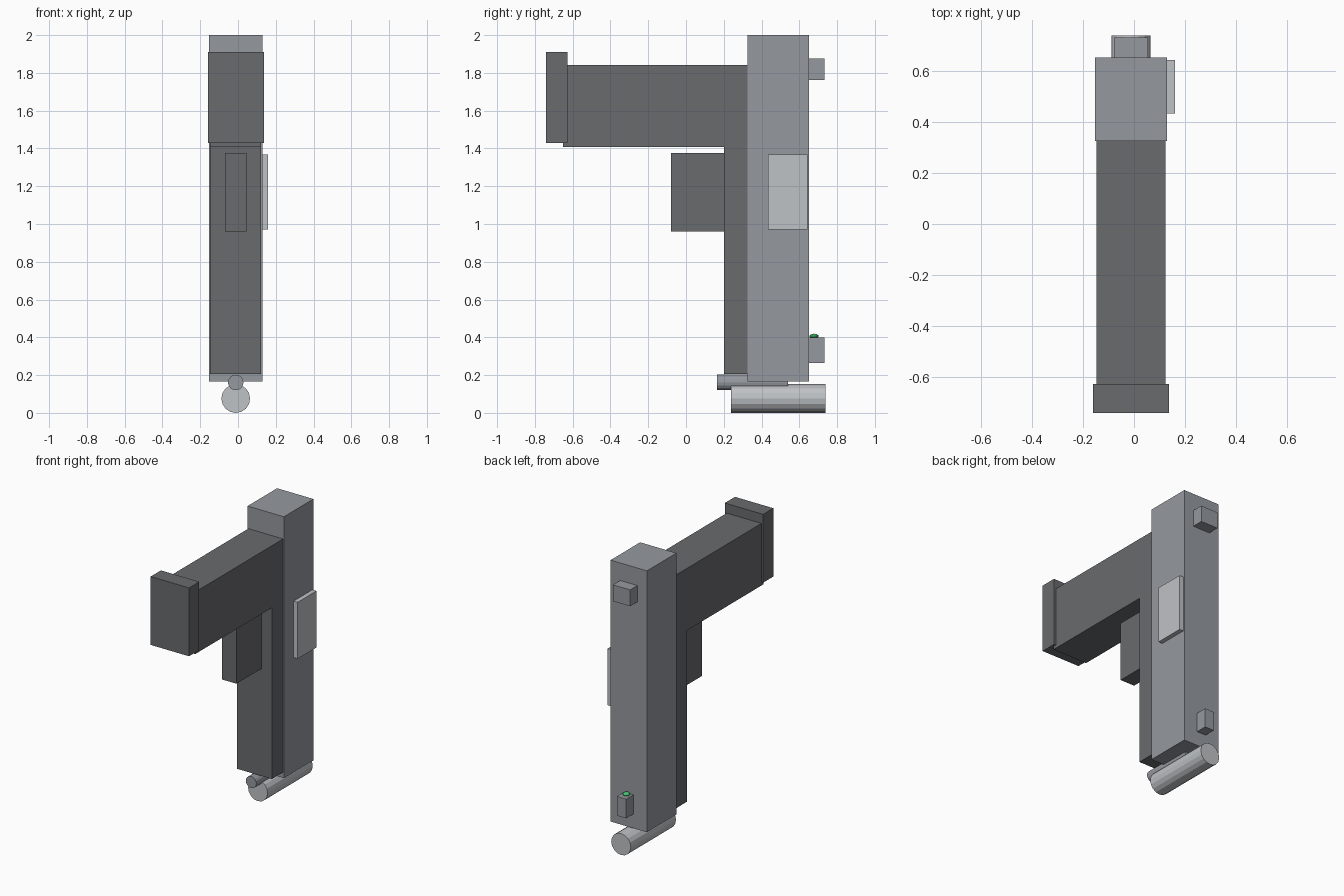
import bpy, bmesh, math
from mathutils import Matrix

if "Cube" in bpy.data.objects:
    bpy.data.objects.remove(bpy.data.objects["Cube"])


def mat(name, rgb):
    m = bpy.data.materials.new(name)
    m.diffuse_color = (*rgb, 1)
    m.use_nodes = True
    m.node_tree.nodes["Principled BSDF"].inputs["Base Color"].default_value = m.diffuse_color
    return m


dark = mat("dark_grey", (0.14, 0.145, 0.155))
steel = mat("steel_grey", (0.30, 0.32, 0.35))
light = mat("light_grey", (0.52, 0.54, 0.56))
green = mat("green", (0.06, 0.55, 0.16))


def finish(name, bm, material):
    bmesh.ops.recalc_face_normals(bm, faces=bm.faces)
    me = bpy.data.meshes.new(name)
    bm.to_mesh(me)
    bm.free()
    me.materials.append(material)
    ob = bpy.data.objects.new(name, me)
    bpy.context.collection.objects.link(ob)
    return ob


def prism(name, profile, x0, x1, material):
    """Side (y, z) outline extruded along x."""
    bm = bmesh.new()
    face = bm.faces.new([bm.verts.new((x0, y, z)) for y, z in profile])
    new = bmesh.ops.extrude_face_region(bm, geom=[face])["geom"]
    bmesh.ops.translate(bm, vec=(x1 - x0, 0, 0),
                        verts=[v for v in new if isinstance(v, bmesh.types.BMVert)])
    return finish(name, bm, material)


def box(name, x, y, z, material):
    return prism(name, [(y[0], z[0]), (y[1], z[0]), (y[1], z[1]), (y[0], z[1])], *x, material)


def rod(name, x, z, r, y0, y1, material):
    """Cylinder lying along y."""
    bm = bmesh.new()
    m = Matrix.Translation((x, (y0 + y1) / 2, z)) @ Matrix.Rotation(math.pi / 2, 4, 'X')
    bmesh.ops.create_cone(bm, cap_ends=True, segments=16, radius1=r, radius2=r,
                          depth=y1 - y0, matrix=m)
    return finish(name, bm, material)


CX = -0.012  # centre plane of the body

# Main long block and the L-shaped frame with grip
box("slide", (-0.153, 0.129), (0.325, 0.652), (0.165, 2.0), steel)
prism("frame_and_grip", [(0.33, 0.205), (0.33, 1.843), (-0.65, 1.843), (-0.65, 1.407),
                         (0.2, 1.407), (0.2, 0.205)], -0.147, 0.123, dark)
box("grip_base", (-0.16, 0.138), (-0.74, -0.627), (1.43, 1.91), dark)
box("trigger_guard", (-0.068, 0.044), (-0.08, 0.21), (0.96, 1.377), dark)

# Side plate
box("side_port", (0.12, 0.16), (0.433, 0.642), (0.97, 1.367), light)

# Sights with the green bead
box("rear_sight", (CX - 0.067, CX + 0.067), (0.64, 0.732), (1.762, 1.877), steel)
box("front_sight", (CX - 0.036, CX + 0.036), (0.64, 0.732), (0.265, 0.4), steel)
bm = bmesh.new()
bmesh.ops.create_uvsphere(bm, u_segments=12, v_segments=8, radius=0.024,
                          matrix=Matrix.Translation((CX, 0.678, 0.406))
                          @ Matrix.Diagonal((1, 1, 0.55, 1)))
finish("sight_bead", bm, green)

# Rods at the lower end
rod("barrel", CX, 0.076, 0.076, 0.237, 0.738, light)
rod("guide_rod", CX, 0.161, 0.041, 0.163, 0.54, steel)
